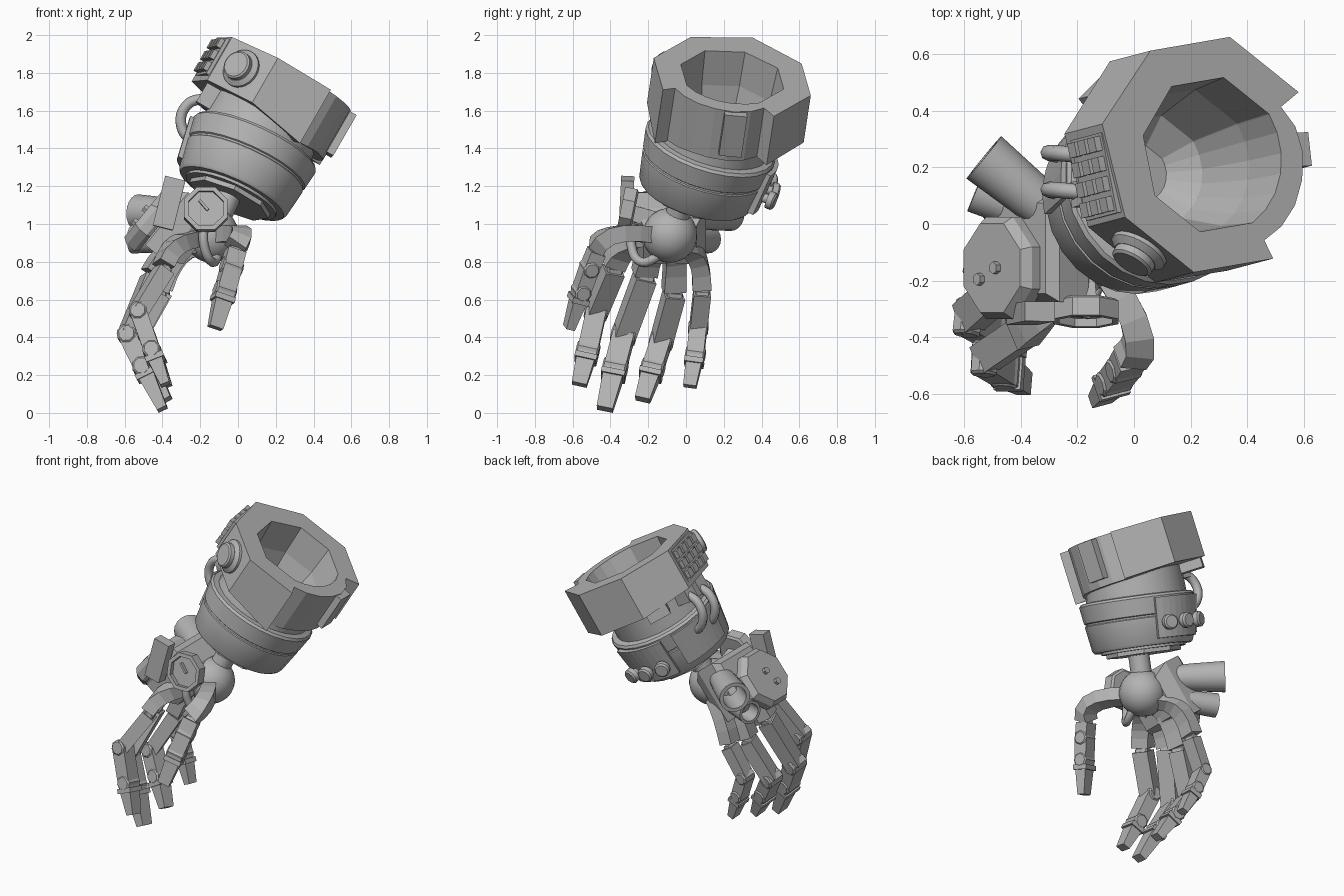
import bpy, bmesh, math
from mathutils import Vector as V, Matrix

if "Cube" in bpy.data.objects:
    bpy.data.objects.remove(bpy.data.objects["Cube"])

steel = bpy.data.materials.new("steel_grey")
steel.diffuse_color = (0.45, 0.45, 0.45, 1)
steel.use_nodes = True
steel.node_tree.nodes["Principled BSDF"].inputs["Base Color"].default_value = steel.diffuse_color


def frame(origin, z, x):
    """Matrix with local z along z and local x as near x as possible."""
    z = V(z).normalized()
    x = V(x)
    x = (x - z * x.dot(z)).normalized()
    m = Matrix((x, z.cross(x), z)).transposed().to_4x4()
    m.translation = V(origin)
    return m


def finish(name, bm, m=None, smooth=False):
    bmesh.ops.remove_doubles(bm, verts=bm.verts, dist=1e-5)
    bmesh.ops.recalc_face_normals(bm, faces=bm.faces)
    me = bpy.data.meshes.new(name)
    bm.to_mesh(me)
    bm.free()
    if m is not None:
        me.transform(m)
    me.materials.append(steel)
    ob = bpy.data.objects.new(name, me)
    bpy.context.collection.objects.link(ob)
    if smooth:
        bpy.ops.object.select_all(action='DESELECT')
        ob.select_set(True)
        bpy.context.view_layer.objects.active = ob
        bpy.ops.object.shade_smooth_by_angle(angle=math.radians(35))
    return ob


def skin(name, rings, m=None, cap0=True, cap1=True, smooth=False):
    """Join rings of points into a closed-round surface."""
    bm = bmesh.new()
    rs = [[bm.verts.new(p) for p in r] for r in rings]
    n = len(rs[0])
    for a, b in zip(rs, rs[1:]):
        for i in range(n):
            bm.faces.new((a[i], a[(i + 1) % n], b[(i + 1) % n], b[i]))
    if cap0:
        bm.faces.new(rs[0])
    if cap1:
        bm.faces.new(rs[-1])
    return finish(name, bm, m, smooth)


def lathe(name, m, profile, n=24, cap0=True, cap1=True, turn=0.0):
    rings = [[(r * math.cos(turn + math.tau * i / n), r * math.sin(turn + math.tau * i / n), h)
              for i in range(n)] for r, h in profile]
    return skin(name, rings, m, cap0, cap1, n > 8)


def box(name, m, size):
    bm = bmesh.new()
    bmesh.ops.create_cube(bm, size=1)
    bmesh.ops.scale(bm, vec=V(size), verts=bm.verts)
    return finish(name, bm, m)


def bar(name, pts, sizes, side):
    """Square-section bar through points; sizes are (width, depth)."""
    pts = [V(p) for p in pts]
    rings = []
    for i, p in enumerate(pts):
        t = pts[min(i + 1, len(pts) - 1)] - pts[max(i - 1, 0)]
        f = frame(p, t, side)
        w, d = sizes[i]
        rings.append([f @ V((sx * w / 2, sy * d / 2, 0))
                      for sx, sy in ((1, 1), (-1, 1), (-1, -1), (1, -1))])
    return skin(name, rings)


def cable(name, pts, r):
    cu = bpy.data.curves.new(name, 'CURVE')
    cu.dimensions = '3D'
    cu.bevel_depth, cu.bevel_resolution, cu.resolution_u = r, 2, 6
    cu.use_fill_caps = True
    sp = cu.splines.new('BEZIER')
    sp.bezier_points.add(len(pts) - 1)
    for b, p in zip(sp.bezier_points, pts):
        b.co = p
        b.handle_left_type = b.handle_right_type = 'AUTO'
    cu.materials.append(steel)
    ob = bpy.data.objects.new(name, cu)
    bpy.context.collection.objects.link(ob)
    bpy.ops.object.select_all(action='DESELECT')
    ob.select_set(True)
    bpy.context.view_layer.objects.active = ob
    bpy.ops.object.convert(target='MESH')


# Cuff: octagon with one recessed quarter and a hollow core (angle, radius, depth)
cuff = frame((0.275, 0.245, 1.78), (0.495, 0.13, 0.86), (0.215, -0.365, -0.07))
R = 0.432
outline = [(0, R, 0.33), (1, 0.36, 0.32), (15, 0.368, 0.31), (30, 0.372, 0.3), (45, 0.372, 0.3),
           (60, 0.372, 0.3), (75, 0.362, 0.3), (89, 0.34, 0.3), (90, R, 0.3), (135, R, 0.29),
           (180, R, 0.29), (225, R + 0.02, 0.27), (270, R, 0.265), (315, R, 0.275)]


def polar(a, r, h):
    a = math.radians(a)
    return V((r * math.cos(a), r * math.sin(a), h))


def hole(r, h):
    return [polar(a, r, h) for a, _, _ in outline]


skin("cuff", [[polar(a, 0.25, -d) for a, r, d in outline], [polar(a, r, -d) for a, r, d in outline],
              [polar(a, r, 0) for a, r, d in outline], hole(0.283, 0), hole(0.265, -0.2),
              hole(0.2, -0.42), hole(0.1, -0.5)], cuff, cap0=False)


def cuff_face(a, depth, out, slide=0.0):
    """Frame on the cuff side: local z outward, local x along the arm."""
    d = polar(a, 1, 0)
    p = d * out + V((0, 0, -depth)) + polar(a + 90, slide, 0)
    r = cuff.to_3x3()
    return frame(cuff @ p, r @ d, r @ V((0, 0, 1)))


# Recess plate, keypad and round knob on the cuff
box("recess_plate", cuff_face(62, 0.13, 0.38), (0.25, 0.12, 0.05))
FACE = R * math.cos(math.pi / 8)
box("keypad_base", cuff_face(247.5, 0.125, FACE), (0.22, 0.29, 0.04))
for i in range(3):
    for j in range(4):
        box("keypad_button", cuff_face(247.5, 0.055 + 0.07 * i, FACE + 0.02, -0.108 + 0.072 * j),
            (0.05, 0.052, 0.05))
lathe("cuff_knob", cuff_face(292.5, 0.135, FACE, -0.004),
      [(0.105, -0.02), (0.105, 0.015), (0.08, 0.035), (0.078, 0.035), (0.078, 0.06), (0.068, 0.068)], 24)

# Forearm: banded drum with a narrower neck
AX = V((0.40, 0.27, 0.873)).normalized()
arm = frame((-0.03, 0.05, 1.165), AX, (0, 1, 0))
lathe("forearm", arm, [(0.2, -0.02), (0.26, -0.02), (0.26, -0.005), (0.30, -0.005), (0.312, 0.01),
      (0.337, 0.165), (0.331, 0.17), (0.331, 0.18), (0.34, 0.185), (0.356, 0.29),
      (0.345, 0.305), (0.31, 0.31), (0.30, 0.48)], 24, cap1=False)
lathe("forearm_base", arm, [(0.23, -0.045), (0.23, -0.01)], 8)
lathe("wrist_shaft", frame((-0.14, -0.075, 0.95), AX, (0, 1, 0)), [(0.065, 0), (0.065, 0.24)], 16)


# Raised forearm panels and a row of three knobs
def arc_panel(name, a0, a1, r0, r1, h0, h1, taper=0.03):
    rings = []
    for i in range(9):
        a = a0 + (a1 - a0) * i / 8
        rings.append([polar(a, r0, h0), polar(a, r1 - taper, h0), polar(a, r1, h1), polar(a, r0, h1)])
    skin(name, rings, arm)


arc_panel("knob_panel", -28, 28, 0.3, 0.378, 0.03, 0.28)
arc_panel("cable_panel", 40, 95, 0.3, 0.372, 0.05, 0.28)
rot = arm.to_3x3()
for a in (-18, 0, 18):
    lathe("panel_knob", frame(arm @ polar(a, 0.355, 0.12), rot @ polar(a, 1, 0), AX),
          [(0.025, 0), (0.025, 0.03), (0.048, 0.03), (0.048, 0.06), (0.038, 0.07)], 16)

# Cables with their sockets
for dy in (0.0, 0.13):
    y = 0.11 + dy
    box("cable_socket", frame((-0.15, y, 1.67), (0.5, 0.13, 0.86), (0, 1, 0)), (0.09, 0.1, 0.12))
    cable("arm_cable", [(-0.16, y, 1.67), (-0.27, y + 0.01, 1.63), (-0.30, y + 0.01, 1.52),
                        (-0.23, y, 1.43), (-0.16, y, 1.40)], 0.028)
box("side_clip", frame((-0.08, 0.44, 1.62), (0.5, 0.13, 0.86), (-0.6, 0.6, 0)), (0.14, 0.14, 0.12))

# Wrist ball
lathe("wrist_ball", frame((-0.14, -0.085, 0.94), AX, (0, 1, 0)),
      [(0.145 * math.cos(t * math.pi / 16), 0.145 * math.sin(t * math.pi / 16)) for t in range(-7, 8)], 24)

# Back of hand: block, octagonal shield, bolts
UP = V((-0.77, 0, 0.63))
palm = frame((-0.33, -0.085, 0.99), UP, (0, 1, 0))
skin("palm", [[(sx * w, sy * d, h) for sx, sy in ((1, 1), (-1, 1), (-1, -1), (1, -1))]
              for w, d, h in ((0.14, 0.13, -0.16), (0.19, 0.18, -0.07), (0.19, 0.18, 0.06), (0.16, 0.15, 0.1))], palm)
shield = frame((-0.475, -0.155, 1.03), UP, (0, 1, 0))
lathe("shield", shield, [(0.18, -0.07), (0.195, -0.05), (0.195, 0.0), (0.17, 0.035)], 8, turn=math.pi / 8)
for x, y in ((-0.04, 0.06), (0.0, -0.03)):
    lathe("shield_bolt", shield @ Matrix.Translation((x, y, 0)), [(0.022, 0.03), (0.022, 0.055)], 6)
box("side_plate", frame((-0.365, -0.315, 1.11), (0.25, 0.05, 1), (1, 0, 0)), (0.11, 0.07, 0.27))

# Exhaust tubes, open at the ends
for p, q, r in (((-0.28, 0.03, 1.05), (-0.53, 0.235, 1.06), 0.097),
                ((-0.28, 0.0, 0.915), (-0.56, 0.115, 0.92), 0.076)):
    d = V(q) - V(p)
    L = d.length
    lathe("exhaust_tube", frame(p, d, (0, 0, 1)),
          [(r * 0.75, 0), (r * 0.88, L * 0.35), (r, L), (r * 0.76, L), (r * 0.7, L * 0.4)], 20)

# Gauge with rim, needle, mount and hose
gauge = frame((-0.17, -0.30, 1.075), (0, -1, 0.2), (0, 0, 1))
lathe("gauge", gauge, [(0.11, -0.03), (0.125, -0.02), (0.125, 0.045), (0.1, 0.045), (0.1, 0.015)],
      8, turn=math.pi / 8)
box("gauge_needle", gauge @ Matrix.Translation((0.02, 0.012, 0.025)) @ Matrix.Rotation(0.7, 4, 'Z'),
    (0.07, 0.014, 0.02))
bar("gauge_mount", [(-0.17, -0.29, 1.06), (-0.2, -0.1, 1.0)], [(0.08, 0.08), (0.1, 0.1)], (1, 0, 0))
cable("gauge_hose", [(-0.18, -0.28, 1.0), (-0.18, -0.29, 0.89), (-0.14, -0.24, 0.80),
                     (-0.11, -0.15, 0.83), (-0.12, -0.1, 0.88)], 0.025)


# Fingers: curved knuckle bar, three links, faceted joints
def finger(name, base, links, w, side):
    side = V(side)
    pts = [V(p) for p in links]
    a, mid, c = V(base[0]), V(base[1]), pts[0] + V((0, 0, 0.03))
    ctrl = mid * 2 - (a + c) / 2
    ts = [i / 5 for i in range(6)]
    bar(name + "_knuckle", [a * (1 - t) ** 2 + ctrl * 2 * t * (1 - t) + c * t * t for t in ts],
        [(w * (0.85 + 0.2 * t), 0.085 + 0.005 * t) for t in ts], side)
    for i, (a, b) in enumerate(zip(pts, pts[1:])):
        d = (b - a).normalized()
        last = i == len(pts) - 2
        bar(name + "_link", [a - d * 0.005, b], [(w * 0.95, w * 0.8), (w * 0.72, w * 0.45) if last
            else (w * 0.95, w * 0.76)], side)
        s = (side - d * side.dot(d)).normalized()
        r, h = (w * 0.3, w * 0.38) if i == 0 else (w * 0.44, w * 0.54)
        lathe(name + "_joint", frame(a, s, d), [(r * 0.8, -h), (r, -h * 0.85), (r, h * 0.85), (r * 0.8, h)], 8)
        if last:
            bar(name + "_tip_collar", [a + d * 0.03, a + d * 0.06], [(w * 1.06, w * 0.9)] * 2, side)


lat = (-0.1, 1, 0.25)
finger("index", [(-0.2, -0.2, 0.93), (-0.32, -0.31, 0.89)],
       [(-0.395, -0.385, 0.75), (-0.528, -0.475, 0.535), (-0.455, -0.52, 0.33), (-0.385, -0.565, 0.15)], 0.112, lat)
finger("middle", [(-0.22, -0.12, 0.9), (-0.36, -0.18, 0.86)],
       [(-0.46, -0.22, 0.71), (-0.585, -0.33, 0.41), (-0.505, -0.375, 0.24), (-0.40, -0.43, 0.02)], 0.12, lat)
finger("ring", [(-0.2, -0.07, 0.88), (-0.32, -0.06, 0.83)],
       [(-0.42, -0.065, 0.62), (-0.55, -0.13, 0.38), (-0.47, -0.175, 0.24), (-0.375, -0.23, 0.07)], 0.112, lat)
finger("little", [(-0.2, -0.01, 0.88), (-0.31, 0.06, 0.82)],
       [(-0.39, 0.085, 0.63), (-0.49, 0.065, 0.45), (-0.44, 0.05, 0.31), (-0.37, 0.02, 0.14)], 0.096, (0, 1, 0.1))
finger("thumb", [(-0.10, -0.17, 0.94), (0.01, -0.37, 0.945)],
       [(-0.015, -0.475, 0.85), (-0.035, -0.51, 0.77), (-0.07, -0.555, 0.645), (-0.12, -0.62, 0.45)], 0.105, (1, 0.35, 0))
